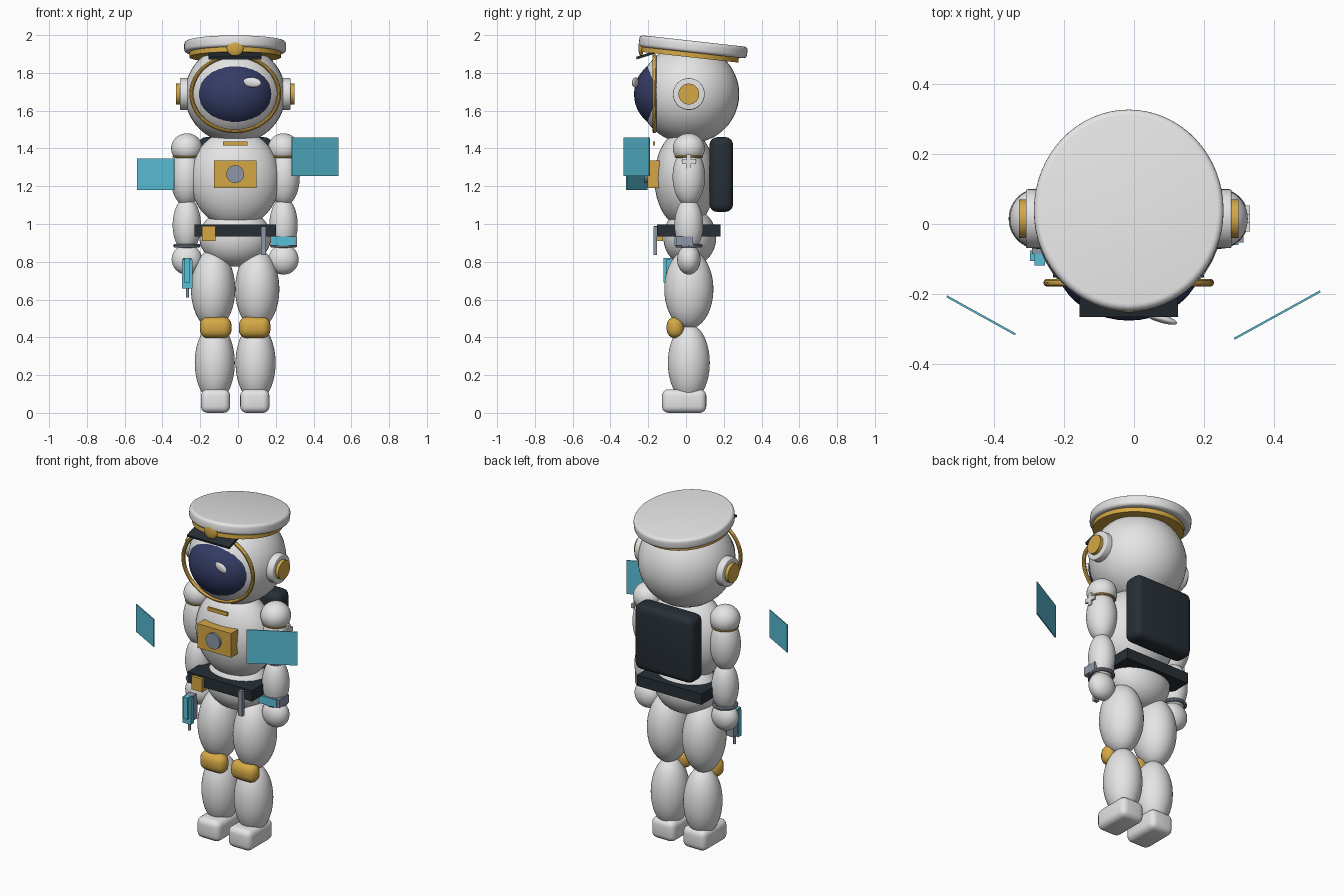
import bpy
from math import pi, atan2, hypot, radians

cube = bpy.data.objects.get("Cube")
if cube:
    bpy.data.objects.remove(cube, do_unlink=True)

CX = -0.015   # body centre line
CY = 0.015    # body depth centre


def material(name, rgb):
    m = bpy.data.materials.new(name)
    m.use_nodes = True
    m.diffuse_color = (*rgb, 1)
    m.node_tree.nodes["Principled BSDF"].inputs["Base Color"].default_value = (*rgb, 1)
    return m


WHITE = material("suit white", (0.78, 0.78, 0.78))
GOLD = material("gold trim", (0.66, 0.39, 0.06))
NAVY = material("visor navy", (0.035, 0.045, 0.13))
DARK = material("dark gear", (0.02, 0.028, 0.036))
GREY = material("blue grey metal", (0.27, 0.31, 0.39))
CYAN = material("cyan display", (0.1, 0.52, 0.68))


def finish(name, mat, scale, rot=(0, 0, 0), bevel=0, segments=4):
    """Name, scale, colour and shade the newest object."""
    ob = bpy.context.object
    ob.name = name
    ob.scale = scale
    bpy.ops.object.transform_apply(location=False, rotation=False, scale=True)
    ob.rotation_euler = rot
    ob.data.materials.append(mat)
    if bevel:
        mod = ob.modifiers.new("round", 'BEVEL')
        mod.width = bevel
        mod.segments = segments
        mod.limit_method = 'ANGLE'
        bpy.ops.object.modifier_apply(modifier=mod.name)
    bpy.ops.object.shade_smooth_by_angle(angle=radians(35))
    return ob


def ellipsoid(name, mat, loc, radii, rot=(0, 0, 0)):
    bpy.ops.mesh.primitive_uv_sphere_add(segments=40, ring_count=24, location=loc)
    return finish(name, mat, radii, rot)


def box(name, mat, loc, size, rot=(0, 0, 0), bevel=0):
    bpy.ops.mesh.primitive_cube_add(size=1, location=loc)
    return finish(name, mat, size, rot, bevel)


def disc(name, mat, loc, rx, ry, depth, rot=(0, 0, 0), bevel=0):
    bpy.ops.mesh.primitive_cylinder_add(vertices=64, radius=1, depth=1, location=loc)
    return finish(name, mat, (rx, ry, depth), rot, bevel)


def ring(name, mat, loc, radius, tube, rot=(0, 0, 0), scale=(1, 1, 1)):
    bpy.ops.mesh.primitive_torus_add(major_radius=radius, minor_radius=tube, location=loc,
                                     major_segments=56, minor_segments=10)
    return finish(name, mat, scale, rot)


# Head, visor and visor frame
ellipsoid("head", WHITE, (CX, CY, 1.688), (0.267, 0.267, 0.262))
ellipsoid("visor", NAVY, (CX, -0.1, 1.688), (0.21, 0.175, 0.184))
ring("visor_frame", GOLD, (CX, -0.167, 1.69), 0.232, 0.011, (pi / 2, 0, 0), (1, 0.86, 1))
ellipsoid("visor_glint", WHITE, (0.075, -0.268, 1.75), (0.05, 0.012, 0.026), (0, 0.1, -0.3))

# Cap, tilted up at the front
TILT = (radians(-6.3), 0, 0)
disc("cap_top", WHITE, (CX, 0.038, 1.938), 0.27, 0.288, 0.062, TILT, bevel=0.018)
disc("cap_band", GOLD, (CX, 0.022, 1.916), 0.243, 0.26, 0.066, TILT)
box("cap_peak", DARK, (CX, -0.215, 1.893), (0.28, 0.1, 0.014), (0.3, 0, 0))
ellipsoid("cap_badge", GOLD, (CX, -0.238, 1.934), (0.045, 0.014, 0.045))

# Torso and pelvis
ellipsoid("torso", WHITE, (CX, -0.005, 1.24), (0.238, 0.162, 0.26))
ellipsoid("pelvis", WHITE, (CX, 0.02, 0.93), (0.19, 0.14, 0.155))

# Chest gear
box("chest_panel", GOLD, (CX, -0.172, 1.263), (0.225, 0.065, 0.145))
disc("chest_dial", GREY, (CX, -0.208, 1.264), 0.047, 0.047, 0.022, (pi / 2, 0, 0))
box("name_plate", GOLD, (CX, -0.17, 1.426), (0.13, 0.012, 0.022))

# Backpack
box("backpack", DARK, (CX, 0.187, 1.262), (0.39, 0.125, 0.395), bevel=0.04)

# Belt with pouch and hanging rod
box("belt", DARK, (CX, 0.015, 0.966), (0.43, 0.335, 0.065))
box("belt_pouch", GOLD, (-0.155, -0.146, 0.95), (0.072, 0.048, 0.08))
box("belt_rod", GREY, (0.135, -0.163, 0.912), (0.028, 0.02, 0.15))

for s, side in ((-1, "right"), (1, "left")):
    # Ear cups
    turn = (0, pi / 2, 0)
    disc(side + "_ear_cup", WHITE, (CX + s * 0.262, CY, 1.688), 0.084, 0.084, 0.062, turn, bevel=0.006)
    disc(side + "_ear_cap", GOLD, (CX + s * 0.297, CY, 1.688), 0.055, 0.055, 0.032, turn)

    # Arms
    ax = CX + s * 0.256
    ellipsoid(side + "_shoulder", WHITE, (ax, CY, 1.4), (0.083, 0.085, 0.08))
    ring(side + "_shoulder_trim", GOLD, (ax, CY, 1.357), 0.07, 0.006)
    ellipsoid(side + "_upper_arm", WHITE, (CX + s * 0.258, CY, 1.25), (0.084, 0.086, 0.155))
    ellipsoid(side + "_forearm", WHITE, (ax, CY, 0.995), (0.075, 0.076, 0.145))
    ring(side + "_wrist_ring", GREY, (ax, CY, 0.885), 0.062, 0.01)
    ellipsoid(side + "_hand", WHITE, (ax, CY, 0.812), (0.08, 0.062, 0.08))

    # Legs
    ellipsoid(side + "_thigh", WHITE, (CX + s * 0.117, CY, 0.655), (0.117, 0.13, 0.21))
    ellipsoid(side + "_shin", WHITE, (CX + s * 0.108, CY, 0.265), (0.106, 0.111, 0.205))
    box(side + "_knee_pad", GOLD, (CX + s * 0.103, -0.056, 0.452), (0.168, 0.092, 0.114), bevel=0.045)
    box(side + "_boot", WHITE, (CX + s * 0.104, -0.01, 0.0625), (0.155, 0.235, 0.125), bevel=0.035)

# Cross patch on the left arm
for name, size in (("cross_bar", (0.012, 0.074, 0.025)), ("cross_post", (0.012, 0.025, 0.074))):
    box(name, WHITE, (0.324, CY, 1.33), size)

# Wrist computer on the left arm
box("wrist_computer", GREY, (0.242, -0.008, 0.91), (0.14, 0.09, 0.05))
box("wrist_screen", CYAN, (0.237, -0.056, 0.91), (0.122, 0.008, 0.048))

# Hand tool in the right hand
box("tool_body", GREY, (-0.268, -0.06, 0.745), (0.045, 0.05, 0.15))
box("tool_cell", CYAN, (-0.268, -0.09, 0.735), (0.055, 0.03, 0.155))
box("tool_grip", CYAN, (-0.268, -0.1, 0.755), (0.03, 0.036, 0.13))
disc("tool_tip", GREY, (-0.268, -0.08, 0.645), 0.008, 0.008, 0.07)


# Floating display panels, angled toward the viewer
def panel(name, start, end, z, height):
    dx, dy = end[0] - start[0], end[1] - start[1]
    mid = ((start[0] + end[0]) / 2, (start[1] + end[1]) / 2, z)
    box(name, CYAN, mid, (hypot(dx, dy), 0.006, height), (0, 0, atan2(dy, dx)))


panel("right_display", (-0.533, -0.206), (-0.338, -0.314), 1.263, 0.165)
panel("left_display", (0.285, -0.327), (0.53, -0.192), 1.356, 0.202)
